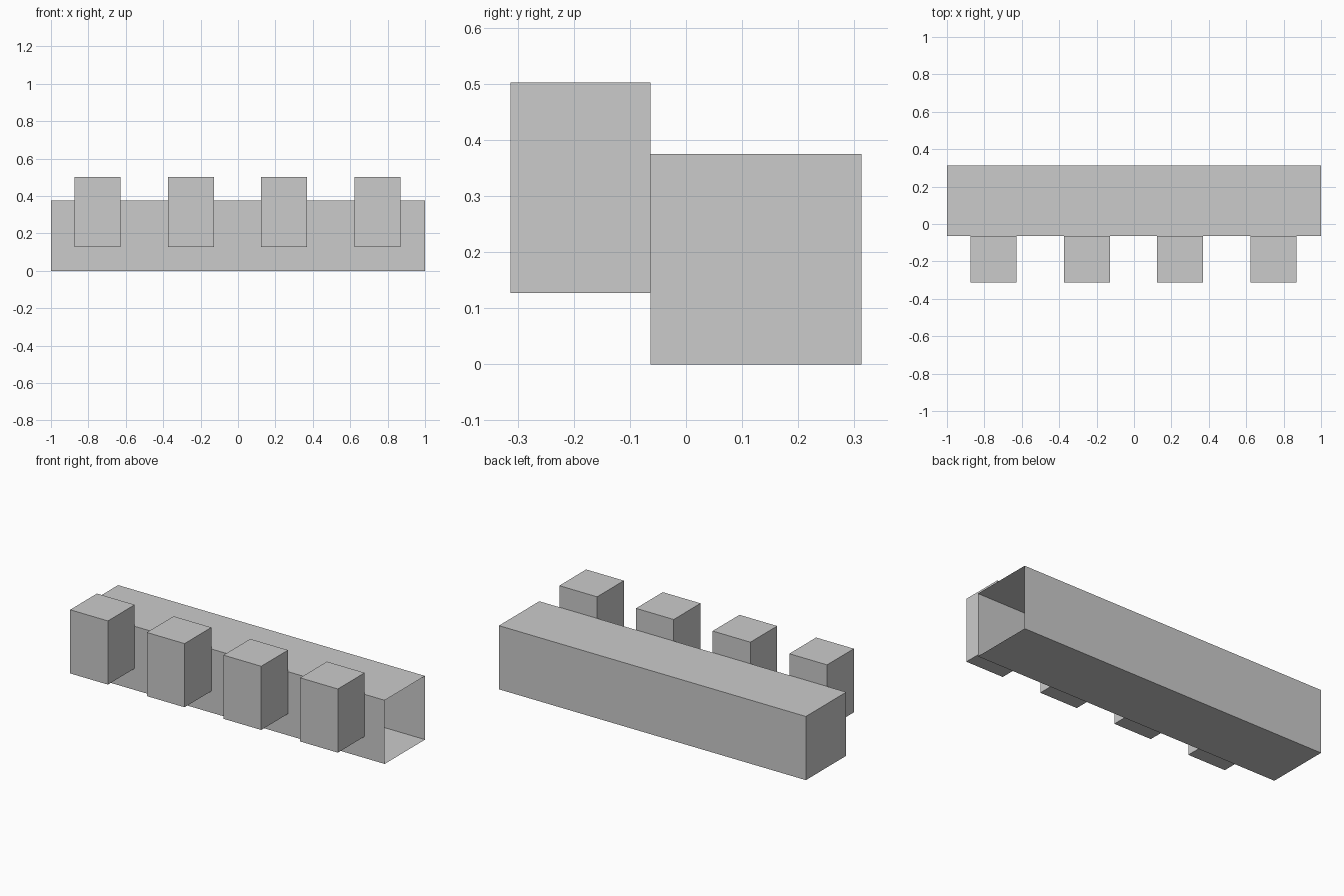
import bpy, bmesh
from mathutils import Matrix, Vector

if "Cube" in bpy.data.objects:
    bpy.data.objects.remove(bpy.data.objects["Cube"])


def box(name, lo, hi, open_right=False):
    lo, hi = Vector(lo), Vector(hi)
    bm = bmesh.new()
    bmesh.ops.create_cube(bm, size=1, matrix=Matrix.Translation((lo + hi) / 2)
                          @ Matrix.Diagonal((*(hi - lo), 1)))
    if open_right:
        end = [f for f in bm.faces if f.normal.x > 0.9]
        bmesh.ops.delete(bm, geom=end, context='FACES_ONLY')
    mesh = bpy.data.meshes.new(name)
    bm.to_mesh(mesh)
    bm.free()
    obj = bpy.data.objects.new(name, mesh)
    bpy.context.collection.objects.link(obj)
    return obj


# Long hollow beam, a thin shell left open at its right end
box("beam", (-1, -0.063, 0), (1, 0.3125, 0.375), open_right=True)

# Row of four raised blocks along the front of the beam
for i in range(4):
    x = -0.875 + 0.4995 * i
    box(f"front_block_{i + 1}", (x, -0.3125, 0.127), (x + 0.246, -0.063, 0.502))
